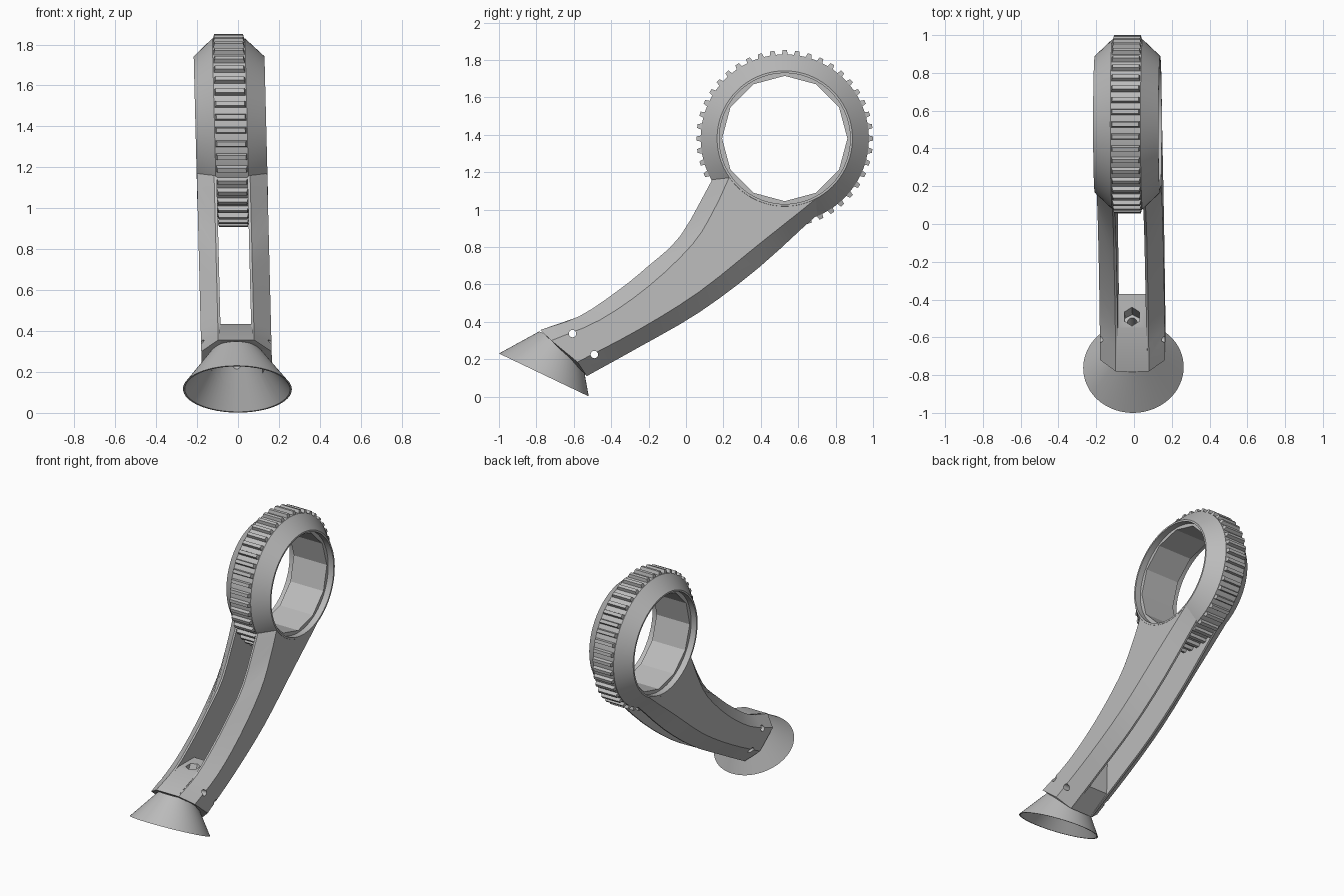
import bpy, bmesh, math
from mathutils import Matrix, Vector

cube = bpy.data.objects.get("Cube")
if cube:
    bpy.data.objects.remove(cube, do_unlink=True)

grey = bpy.data.materials.new("plain grey")
grey.use_nodes = True
grey.diffuse_color = (0.5, 0.5, 0.5, 1)
grey.node_tree.nodes["Principled BSDF"].inputs["Base Color"].default_value = (0.5, 0.5, 0.5, 1)

RING = Vector((0, 0.528, 1.38))          # ring centre
RIM = Vector((0, -0.76, 0.116))          # centre of the bell-shaped foot's rim
AXIS = Vector((0, 0.43, 0.9)).normalized()
LEAN = 0.025                             # sideways lean of the whole part


def finish(bm, name):
    """Lean the mesh sideways and make it an object."""
    for v in bm.verts:
        v.co.x -= LEAN * v.co.z
    bmesh.ops.recalc_face_normals(bm, faces=bm.faces)
    mesh = bpy.data.meshes.new(name)
    bm.to_mesh(mesh)
    bm.free()
    mesh.materials.append(grey)
    ob = bpy.data.objects.new(name, mesh)
    bpy.context.collection.objects.link(ob)
    return ob


def activate(ob):
    bpy.ops.object.select_all(action='DESELECT')
    ob.select_set(True)
    bpy.context.view_layer.objects.active = ob


def smooth(ob, angle=25):
    activate(ob)
    bpy.ops.object.shade_smooth_by_angle(angle=math.radians(angle))


def cone(name, base, axis, r1, r2, depth, segs):
    """Solid cone or cylinder rising from base along axis."""
    bm = bmesh.new()
    turn = axis.to_track_quat('Z', 'Y').to_matrix().to_4x4()
    place = Matrix.Translation(base) @ turn @ Matrix.Translation((0, 0, depth / 2))
    bmesh.ops.create_cone(bm, cap_ends=True, segments=segs, radius1=r1,
                          radius2=r2, depth=depth, matrix=place)
    return finish(bm, name)


def skin(bm, loops, closed):
    """Join equal loops of points with quads."""
    rows = [[bm.verts.new(p) for p in loop] for loop in loops]
    n = len(rows[0])
    for i in range(len(rows) if closed else len(rows) - 1):
        a, b = rows[i], rows[(i + 1) % len(rows)]
        for j in range(n):
            k = (j + 1) % n
            bm.faces.new((a[j], a[k], b[k], b[j]))
    if not closed:
        bm.faces.new(rows[0])
        bm.faces.new(rows[-1])


def lathe(name, profile, segs):
    """Turn a closed (x, radius) profile round the ring centre."""
    bm = bmesh.new()
    angles = [2 * math.pi * i / segs for i in range(segs)]
    skin(bm, [[RING + Vector((x, r * math.cos(a), r * math.sin(a)))
               for x, r in profile] for a in angles], True)
    return finish(bm, name)


def curve(points, steps=3):
    """Smooth path through the points."""
    p = [Vector(q) for q in points]
    p = [2 * p[0] - p[1]] + p + [2 * p[-1] - p[-2]]
    out = []
    for a, b, c, d in zip(p, p[1:], p[2:], p[3:]):
        for i in range(steps):
            t = i / steps
            out.append(0.5 * (2 * b + (c - a) * t + (2 * a - 5 * b + 4 * c - d) * t * t
                              + (3 * b - a - 3 * c + d) * t ** 3))
    return out + [p[-2]]


# Ring: bevelled band, faceted liner and grip teeth
smooth(lathe("ring_band", [(-0.08, 0.45), (0.08, 0.45), (0.173, 0.362), (0.173, 0.35),
                           (-0.173, 0.35), (-0.173, 0.362)], 72))
lathe("ring_liner", [(-0.13, 0.4), (0.13, 0.4), (0.13, 0.335), (-0.13, 0.335)], 12)

bm = bmesh.new()
TEETH = 44
for i in range(TEETH):
    turn = Matrix.Rotation(2 * math.pi * i / TEETH, 4, 'X')
    verts = bmesh.ops.create_cube(bm, size=1)["verts"]
    for v in verts:
        top = v.co.z > 0
        v.co = Vector((v.co.x * (0.14 if top else 0.158),
                       v.co.y * (0.022 if top else 0.036),
                       0.472 if top else 0.44))
        v.co = RING + turn @ v.co
finish(bm, "grip_teeth")

# Two curved arms with bevelled outer edges
upper = curve([(-.78, .356), (-.57, .43), (-.36, .57), (-.2, .7), (-.03, .86), (.14, 1.16)])
upper_bevel = curve([(-.72, .3), (-.46, .41), (-.2, .59), (.035, .815), (.15, 1), (.23, 1.17)])
lower_bevel = curve([(-.58, .185), (-.25, .36), (.07, .56), (.39, .815), (.66, 1.03), (.79, 1.14)])
lower = curve([(-.53, .11), (-.25, .265), (.07, .45), (.39, .69), (.71, .98), (.83, 1.06)])
arms = []
for side, label in ((1, "left_arm"), (-1, "right_arm")):
    bm = bmesh.new()
    skin(bm, [[(side * x, p.x, p.y) for x, p in
               ((.075, u), (.088, u), (.172, ub), (.172, lb), (.088, lo), (.075, lo))]
              for u, ub, lb, lo in zip(upper, upper_bevel, lower_bevel, lower)], False)
    arms.append(finish(bm, label))

# Block between the arms
bm = bmesh.new()
side_view = [(-.78, .356), (-.55, .435), (-.37, .435), (-.37, .21), (-.53, .11), (-.6, .2)]
skin(bm, [[(x, y, z) for y, z in side_view] for x in (-0.08, 0.08)], False)
block = finish(bm, "fork_block")

# Bell-shaped hollow foot
foot = cone("bell_foot", RIM, AXIS, 0.266, 0.122, 0.2, 64)

# Cutters: foot hollow, ring bore, cross pins, bolt hole and hexagonal recess
X = Vector((1, 0, 0))
hollow = cone("hollow_cutter", RIM - AXIS * 0.02, AXIS, 0.272, 0.114, 0.215, 64)
bore = cone("bore_cutter", RING - X, X, 0.352, 0.352, 2, 72)
pins = [cone("pin_cutter", Vector((-1, y, z)), X, 0.02, 0.02, 2, 16)
        for y, z in ((-0.607, 0.337), (-0.49, 0.225))]
bolt_top = Vector((0, -0.49, 0.435))
bolt = cone("bolt_cutter", bolt_top - AXIS * 0.32, AXIS, 0.025, 0.025, 0.4, 20)
recess = cone("hex_cutter", bolt_top - AXIS * 0.07, AXIS, 0.045, 0.045, 0.15, 6)


def cut(ob, cutters):
    activate(ob)
    for c in cutters:
        mod = ob.modifiers.new("cut", 'BOOLEAN')
        mod.operation = 'DIFFERENCE'
        mod.solver = 'EXACT'
        mod.object = c
        bpy.ops.object.modifier_apply(modifier=mod.name)
    smooth(ob)


for arm in arms:
    cut(arm, [hollow, bore] + pins)
cut(block, [hollow, bolt, recess] + pins)
cut(foot, [hollow, bolt] + pins)
for c in [hollow, bore, bolt, recess] + pins:
    bpy.data.objects.remove(c, do_unlink=True)
